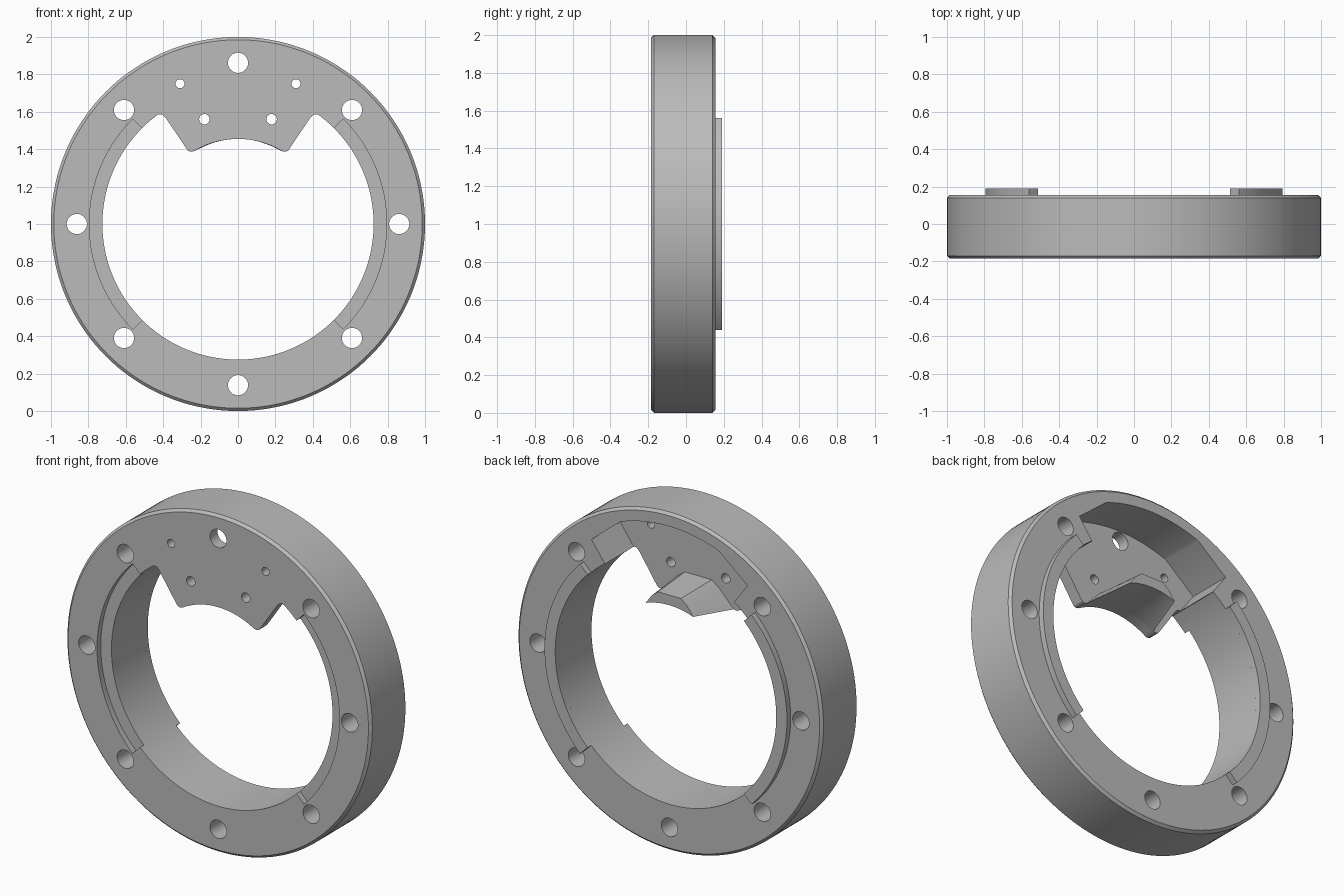
import bpy, bmesh
from math import sin, cos, radians

if "Cube" in bpy.data.objects:
    bpy.data.objects.remove(bpy.data.objects["Cube"])

FRONT, BACK, PLATE = -0.185, 0.155, -0.115
BORE, RIM, TAB = 0.725, 0.795, 0.455

grey = bpy.data.materials.new("plain grey")
grey.use_nodes = True
grey.diffuse_color = (0.5, 0.5, 0.5, 1)
grey.node_tree.nodes["Principled BSDF"].inputs["Base Color"].default_value = grey.diffuse_color


def arc(r, a, b, n, cx=0, cz=0):
    """Points along an arc, angles in degrees from +x towards +z."""
    angles = [radians(a + (b - a) * i / n) for i in range(n + 1)]
    return [(cx + r * cos(t), cz + r * sin(t)) for t in angles]


def circle(r, cx=0, cz=0, n=32):
    return arc(r, 0, 360, n, cx, cz)[:-1]


def mirrored(half):
    """Closes a right-hand half outline with its mirror image."""
    return half + [(-x, z) for x, z in reversed(half) if abs(x) > 1e-5]


def loft(bm, sections):
    """Solid through outlines given as (y, points)."""
    rings = [[bm.verts.new((x, y, z + 1)) for x, z in pts] for y, pts in sections]
    n = len(rings[0])
    for a, b in zip(rings, rings[1:]):
        for i in range(n):
            j = (i + 1) % n
            bm.faces.new((a[i], a[j], b[j], b[i]))
    bm.faces.new(rings[0])
    bm.faces.new(rings[-1])


def make(name, *solids):
    bm = bmesh.new()
    for sections in solids:
        loft(bm, sections)
    bmesh.ops.recalc_face_normals(bm, faces=bm.faces)
    mesh = bpy.data.meshes.new(name)
    bm.to_mesh(mesh)
    bm.free()
    obj = bpy.data.objects.new(name, mesh)
    bpy.context.collection.objects.link(obj)
    mesh.materials.append(grey)
    return obj


def prism(pts, y0, y1):
    return [(y0, pts), (y1, pts)]


def activate(obj):
    bpy.ops.object.select_all(action='DESELECT')
    obj.select_set(True)
    bpy.context.view_layer.objects.active = obj


def cut(obj, cutter):
    cutter.hide_render = True
    mod = obj.modifiers.new("cut", 'BOOLEAN')
    mod.operation, mod.solver, mod.object = 'DIFFERENCE', 'EXACT', cutter
    activate(obj)
    bpy.ops.object.modifier_apply(modifier=mod.name)
    bpy.data.objects.remove(cutter)


# Outer disc with chamfered rims
wide, narrow = circle(1, n=144), circle(0.985, n=144)
ring = make("ring_body", [(FRONT, narrow), (FRONT + 0.015, wide),
                          (BACK - 0.015, wide), (BACK, narrow)])

# Bore, leaving the rounded mounting tab at the top
tab_edge = [(0.405, 0.586), (0.386, 0.567), (0.277, 0.405), (0.267, 0.392), (0.252, 0.386)]
opening = mirrored(arc(BORE, -90, 54, 72) + tab_edge + arc(TAB, 59, 90, 14))
cut(ring, make("bore_cutter", prism(opening, -0.4, 0.4)))

# Pocket behind the tab
pocket = mirrored([(0, 0.2), (0.145, 0.22), (0.424, 0.588), (0.512, 0.708)]
                  + arc(0.922, 69.5, 90, 14))
cut(ring, make("pocket_cutter", prism(pocket, PLATE, 0.4)))

# Shallow side grooves in the front face
def band(side, inner):
    mid = 90 - 90 * side
    return arc(RIM, mid - 45, mid + 45, 45) + arc(inner, mid + 45, mid - 45, 45)

cut(ring, make("groove_cutter", *[prism(band(s, 0.6), -0.4, FRONT + 0.035) for s in (1, -1)]))

# Bolt holes and small plate holes
holes = [circle(0.054, 0.862 * cos(radians(a)), 0.862 * sin(radians(a)))
         for a in range(0, 360, 45)]
for side in (1, -1):
    holes += [circle(0.028, side * 0.18, 0.56, 20), circle(0.024, side * 0.31, 0.75, 20)]
cut(ring, make("hole_cutter", *[prism(h, -0.4, 0.4) for h in holes]))

# Locating ridges on the back
ridges = [make(name, prism(band(side, BORE), BACK, BACK + 0.035))
          for name, side in (("left_ridge", 1), ("right_ridge", -1))]

# Tapered arched support standing on the tab
def support(spread, shoulder, top):
    return mirrored(arc(TAB, 90, 90 - spread, 14) + [shoulder, top])

bracket = make("arched_support", [
    (PLATE - 0.005, support(31, (0.14, 0.488), (0.088, 0.527))),
    (BACK, support(20, (0.118, 0.48), (0.075, 0.515)))])

for obj in [ring, bracket] + ridges:
    activate(obj)
    bpy.ops.object.shade_smooth_by_angle(angle=radians(25))
